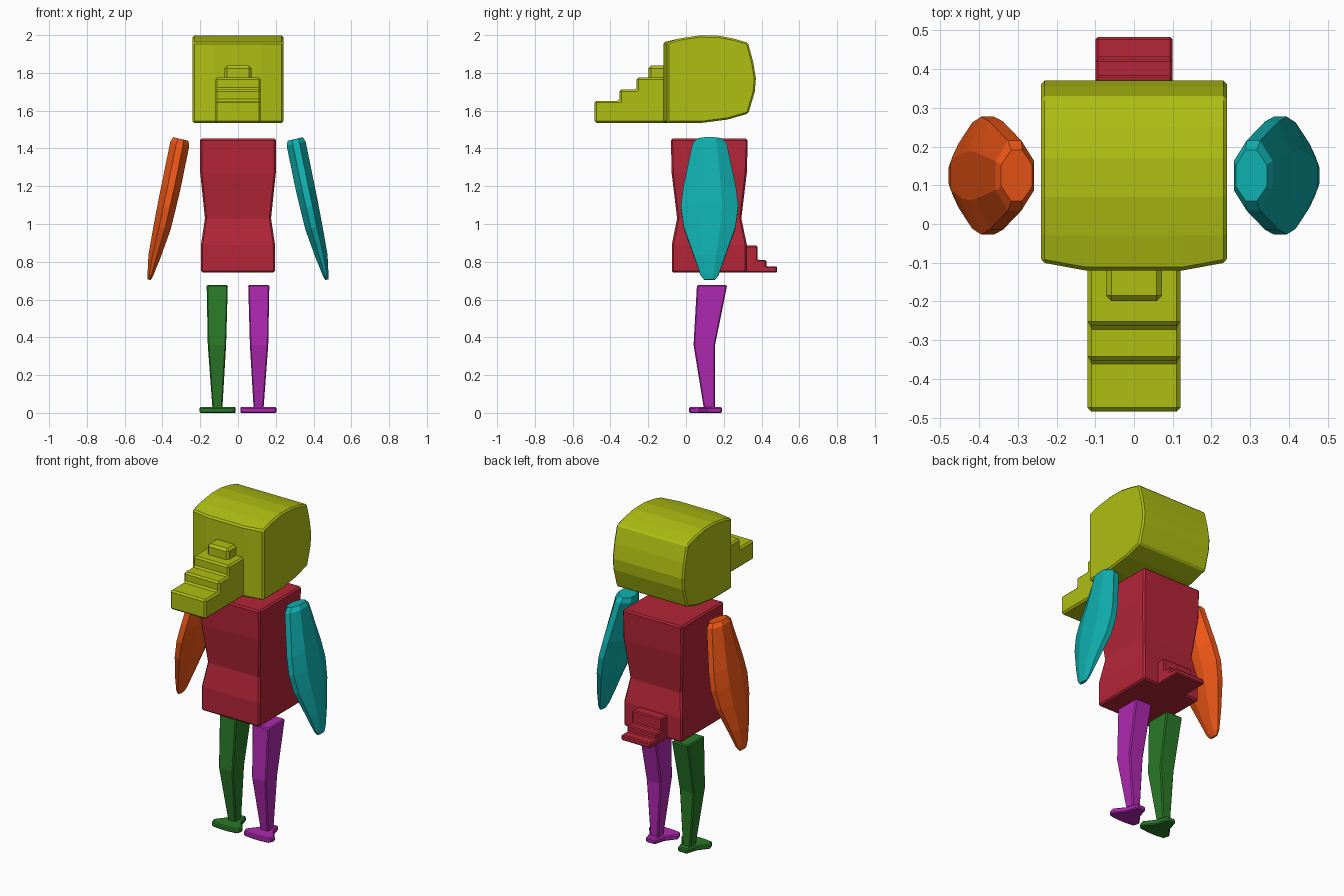
import bpy, bmesh


def material(name, rgb):
    m = bpy.data.materials.new(name)
    m.diffuse_color = (*rgb, 1)
    return m


OLIVE = material("olive", (0.43, 0.52, 0.006))
RED = material("red", (0.46, 0.019, 0.04))
ORANGE = material("orange", (0.86, 0.095, 0.008))
TEAL = material("teal", (0.005, 0.43, 0.43))
GREEN = material("green", (0.023, 0.195, 0.021))
PURPLE = material("purple", (0.43, 0.022, 0.44))


def loft(name, rings, mat, bevel=0.0):
    """Skin a stack of equal-length point rings and cap both ends."""
    bm = bmesh.new()
    loops = [[bm.verts.new(p) for p in ring] for ring in rings]
    n = len(loops[0])
    for a, b in zip(loops, loops[1:]):
        for i in range(n):
            j = (i + 1) % n
            bm.faces.new((a[i], a[j], b[j], b[i]))
    bm.faces.new(loops[0])
    bm.faces.new(loops[-1])
    bmesh.ops.recalc_face_normals(bm, faces=bm.faces[:])
    me = bpy.data.meshes.new(name)
    bm.to_mesh(me)
    bm.free()
    me.materials.append(mat)
    ob = bpy.data.objects.new(name, me)
    bpy.context.collection.objects.link(ob)
    if bevel:
        mod = ob.modifiers.new("Bevel", 'BEVEL')
        mod.width, mod.segments = bevel, 1
        mod.limit_method, mod.angle_limit = 'ANGLE', 0.6
    return ob


def rect(x0, x1, y0, y1, z):
    return [(x0, y0, z), (x1, y0, z), (x1, y1, z), (x0, y1, z)]


def prism(name, profile, half, mat, bevel=0.0):
    """Side profile (y, z) extruded symmetrically across x."""
    return loft(name, [[(x, y, z) for y, z in profile] for x in (-half, half)], mat, bevel)


# Head: rounded side profile, front face swept back towards the cheeks
head = [(-0.120, 1.535), (-0.120, 1.962), (-0.03, 1.983), (0.07, 1.998), (0.17, 1.997),
        (0.25, 1.982), (0.328, 1.96), (0.355, 1.86), (0.370, 1.77), (0.364, 1.70),
        (0.330, 1.585), (0.22, 1.553), (0.08, 1.535)]
loft("head", [[(x, max(y, front), z) for y, z in head]
              for x, front in ((-0.24, -0.099), (-0.125, -0.120), (0.125, -0.120), (0.24, -0.099))],
     OLIVE, 0.009)

# Stepped beak with a narrow block on top
prism("beak", [(-0.10, 1.535), (-0.484, 1.535), (-0.484, 1.652), (-0.352, 1.652), (-0.352, 1.712),
               (-0.262, 1.712), (-0.262, 1.775), (-0.10, 1.775)], 0.12, OLIVE, 0.010)
prism("beak_ridge", [(-0.10, 1.74), (-0.199, 1.74), (-0.199, 1.838), (-0.10, 1.838)], 0.072, OLIVE, 0.014)

# Body pinched at the waist
loft("body", [rect(-hx, hx, y0, y1, z) for hx, y0, y1, z in (
    (0.196, -0.075, 0.322, 0.743), (0.196, -0.075, 0.322, 0.89), (0.175, -0.047, 0.293, 1.03),
    (0.20, -0.076, 0.322, 1.27), (0.201, -0.08, 0.327, 1.452))], RED, 0.009)

# Stepped tail
prism("tail", [(0.29, 0.743), (0.483, 0.743), (0.483, 0.776), (0.425, 0.776), (0.425, 0.81),
               (0.378, 0.81), (0.378, 0.885), (0.29, 0.885)], 0.099, RED, 0.006)

# Wings: eight-sided sections along a slanted axis (z, centre x, half thickness, half width)
WING = [(1.45, 0.303, 0.040, 0.066), (1.425, 0.308, 0.050, 0.090), (1.19, 0.356, 0.050, 0.140),
        (1.09, 0.378, 0.048, 0.152), (0.98, 0.402, 0.045, 0.137), (0.83, 0.442, 0.032, 0.083),
        (0.73, 0.464, 0.015, 0.048), (0.705, 0.470, 0.008, 0.029)]
SECTION = [(1, 0.42), (0.35, 1), (-0.35, 1), (-1, 0.42), (-1, -0.42), (-0.35, -1), (0.35, -1), (1, -0.42)]

# Foot outline (x from centre, y): narrow heel, wide webbed front
FOOT = [(0.03, 0.19), (0.05, 0.12), (0.098, 0.06), (0.085, 0.022), (0.03, 0.015)]
FOOT += [(-x, y) for x, y in reversed(FOOT)]

for side, s, wing_mat, leg_mat in (("left", -1, ORANGE, GREEN), ("right", 1, TEAL, PURPLE)):
    loft(side + "_wing", [[(s * (cx + hx * u), 0.125 + hy * v, z + 0.24 * hx * u) for u, v in SECTION]
                          for z, cx, hx, hy in WING], wing_mat)
    # Tapered leg bent at the knee
    loft(side + "_leg", [rect(s * x0, s * x1, y0, y1, z) for x0, x1, y0, y1, z in (
        (0.083, 0.135, 0.095, 0.153, 0.02), (0.063, 0.160, 0.040, 0.154, 0.36),
        (0.054, 0.166, 0.058, 0.218, 0.677))], leg_mat, 0.006)
    loft(side + "_foot", [[(s * 0.108 + x, y, z) for x, y in FOOT] for z in (0.0, 0.03)], leg_mat, 0.006)
